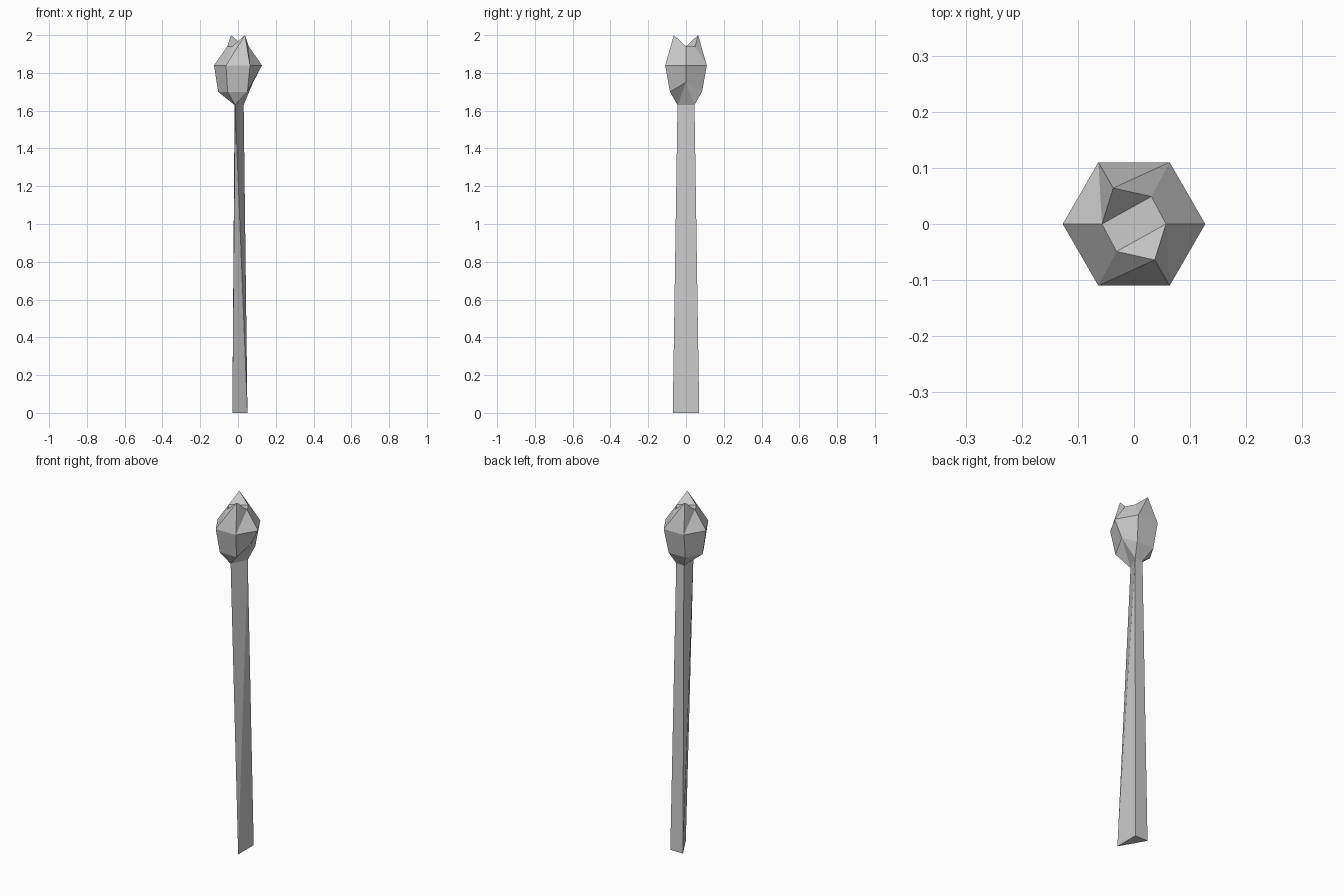
import bpy
import math

cube = bpy.data.objects.get("Cube")
if cube:
    bpy.data.objects.remove(cube, do_unlink=True)

grey = bpy.data.materials.new("plain grey")
grey.use_nodes = True
colour = (0.6, 0.6, 0.6, 1)
grey.diffuse_color = colour
grey.node_tree.nodes["Principled BSDF"].inputs["Base Color"].default_value = colour


def add_part(name, faces):
    """Build a flat-shaded part from faces listed as corner points."""
    points = list(dict.fromkeys(p for face in faces for p in face))
    mesh = bpy.data.meshes.new(name)
    mesh.from_pydata(points, [], [[points.index(p) for p in f] for f in faces])
    mesh.materials.append(grey)
    part = bpy.data.objects.new(name, mesh)
    bpy.context.collection.objects.link(part)
    return part


def half_turn(face):
    return [(-x, -y, z) for x, y, z in face]


# Stem: a tapered, twisted three-sided shaft
foot = [(0.05, -0.07, 0), (0.05, 0.07, 0), (-0.03, 0.07, 0)]
neck = [(-0.015, -0.045, 1.63), (0.03, 0.045, 1.63), (-0.018, 0.045, 1.63)]
stem = [foot[::-1]]
for i in range(3):
    j = (i + 1) % 3
    stem += [[foot[i], foot[j], neck[j]], [foot[i], neck[j], neck[i]]]
add_part("stem", stem)

# Bud: widest six-sided ring, counter-clockwise from +x
rim = [(round(0.127 * math.cos(math.radians(a)), 4),
        round(0.127 * math.sin(math.radians(a)), 4), 1.84)
       for a in range(0, 360, 60)]

# Bud crown: flat top with two pointed petals, half-turn symmetric
side, notch, tip = (0.057, 0, 1.94), (0.031, 0.049, 1.94), (-0.037, 0.064, 2)
far_side = (-0.057, 0, 1.94)
half_crown = [
    [rim[0], rim[1], notch, side],
    [rim[1], tip, notch],
    [rim[1], rim[2], tip],
    [rim[2], far_side, tip],
    [rim[2], rim[3], far_side],
    [tip, far_side, notch],
]
crown = half_crown + [half_turn(f) for f in half_crown]
crown.append([side, notch, far_side, half_turn([notch])[0]])

# Bud base: lower ring, raised on the +x side, closing onto the neck
base = [(0.08, 0, 1.75), (0.05, 0.085, 1.7), (-0.055, 0.085, 1.7),
        (-0.105, 0, 1.7), (-0.055, -0.085, 1.7), (0.05, -0.085, 1.7)]
front, right, back = neck
joins = [right, back, back, front, front, front]
lower = []
for i in range(6):
    j = (i + 1) % 6
    lower.append([base[i], base[j], rim[j], rim[i]])
    lower.append([base[j], base[i], joins[i]])
lower += [[base[0], front, right], [base[1], right, back], [base[3], back, front]]
add_part("bud", crown + lower)
